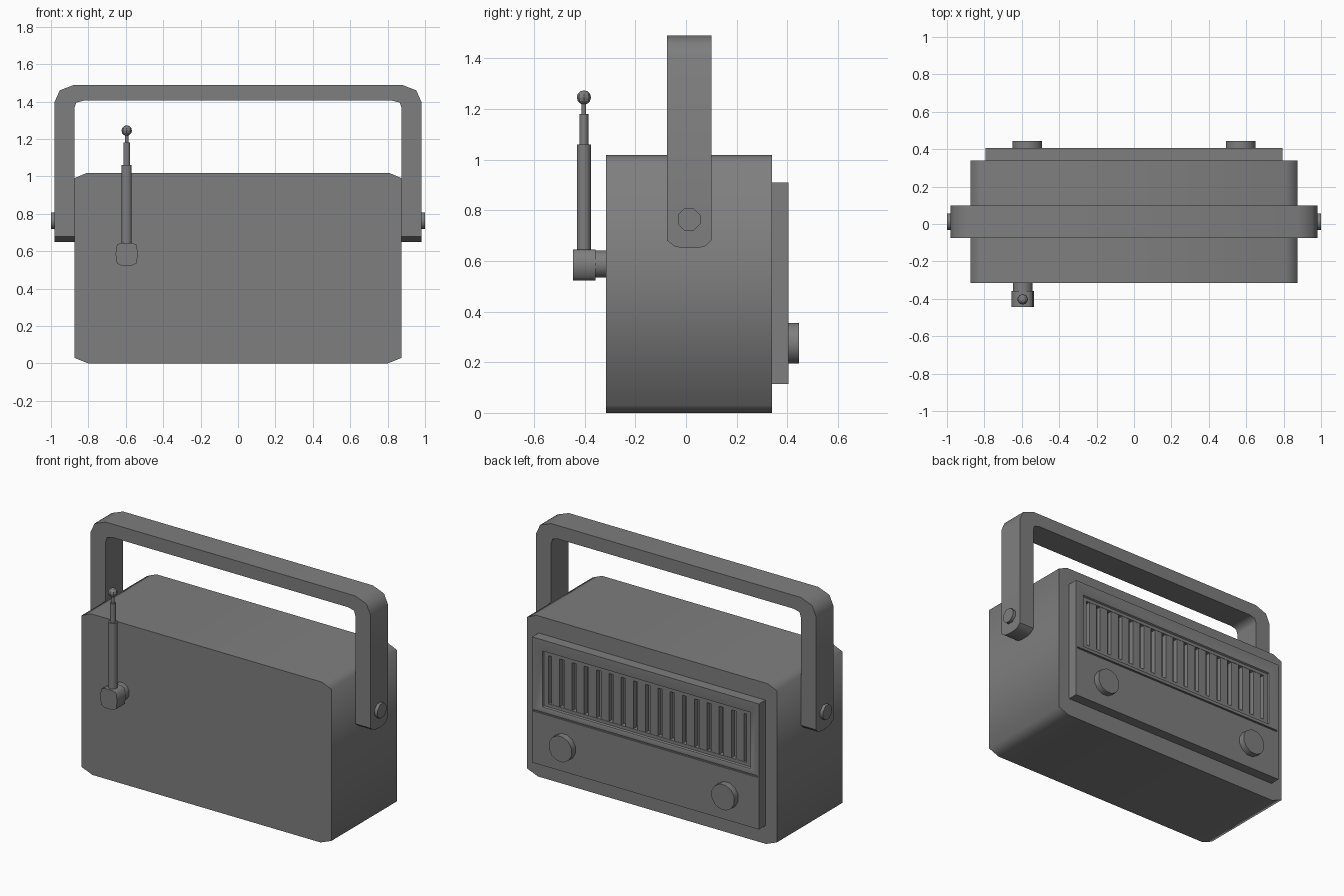
import bpy, bmesh, math
from mathutils import Vector

if "Cube" in bpy.data.objects:
    bpy.data.objects.remove(bpy.data.objects["Cube"])

dark = bpy.data.materials.new("dark_casing")
dark.diffuse_color = (.21, .21, .21, 1)
dark.use_nodes = True
dark.node_tree.nodes["Principled BSDF"].inputs["Base Color"].default_value = dark.diffuse_color


def finish(name, bm, smooth=None):
    bmesh.ops.recalc_face_normals(bm, faces=bm.faces)
    mesh = bpy.data.meshes.new(name)
    bm.to_mesh(mesh)
    bm.free()
    mesh.materials.append(dark)
    ob = bpy.data.objects.new(name, mesh)
    bpy.context.collection.objects.link(ob)
    if smooth:
        bpy.ops.object.select_all(action='DESELECT')
        ob.select_set(True)
        bpy.context.view_layer.objects.active = ob
        bpy.ops.object.shade_smooth_by_angle(angle=math.radians(smooth))
    return ob


def loft(name, rings, smooth=None):
    """Skin a list of equal-length point rings and cap both ends."""
    bm = bmesh.new()
    loops = [[bm.verts.new(p) for p in ring] for ring in rings]
    n = len(loops[0])
    for a, b in zip(loops, loops[1:]):
        for i in range(n):
            bm.faces.new((a[i], a[(i + 1) % n], b[(i + 1) % n], b[i]))
    bm.faces.new(loops[0])
    bm.faces.new(loops[-1])
    return finish(name, bm, smooth)


def prism_y(name, profile, y0, y1, smooth=None):
    return loft(name, [[(x, y, z) for x, z in profile] for y in (y0, y1)], smooth)


def box(name, x0, x1, y0, y1, z0, z1):
    return prism_y(name, [(x0, z0), (x1, z0), (x1, z1), (x0, z1)], y0, y1)


def rod(name, start, end, r, sides=12, smooth=50):
    a, b = Vector(start), Vector(end)
    rot = (b - a).to_track_quat('Z', 'Y')
    step = 2 * math.pi / sides
    circle = [rot @ Vector((r * math.cos((i + .5) * step), r * math.sin((i + .5) * step), 0))
              for i in range(sides)]
    return loft(name, [[c + p for c in circle] for p in (a, b)], smooth)


# Cabinet with chamfered long edges
prism_y("cabinet", [(-.80, 0), (.80, 0), (.875, .03), (.875, .99), (.81, 1.018),
                    (-.81, 1.018), (-.875, .99), (-.875, .03)], -.315, .34, 75)

# Control panel: lower control plate, seam and stepped grille frame
box("control_plate", -.795, .795, .338, .405, .115, .442)
box("panel_seam", -.785, .785, .338, .395, .442, .452)
for side, name in ((-1, "left"), (1, "right")):
    x0, x1 = sorted((side * .785, side * .795))
    box(f"panel_seam_end_{name}", x0, x1, .338, .405, .442, .452)


def rect(hx, z0, z1, y):
    return [(-hx, y, z0), (hx, y, z0), (hx, y, z1), (-hx, y, z1)]


loft("grille_frame", [rect(.795, .452, .91, .338), rect(.795, .452, .91, .405),
                      rect(.775, .46, .89, .405),
                      rect(.73, .48, .835, .395), rect(.725, .485, .83, .385),
                      rect(.695, .505, .81, .385), rect(.695, .505, .81, .352)], 30)

# Grille slats
for i in range(16):
    x = -.645 + i * .086
    box(f"grille_slat_{i + 1}", x - .028, x + .028, .35, .383, .50, .815)

# Tuning and volume knobs
for side, name in ((-1, "volume_knob"), (1, "tuning_knob")):
    rod(name, (side * .57, .40, .275), (side * .57, .445, .275), .082, 12)

# Carrying handle, one sweep of its cross-section from end to end
half = [((.98, .68), (.875, .68)), ((.98, 1.40), (.875, 1.365)),
        ((.953, 1.46), (.865, 1.395)), ((.875, 1.49), (.825, 1.405))]
path = half + [((-o[0], o[1]), (-i[0], i[1])) for o, i in reversed(half)]
loft("handle", [[(o[0], -.075, o[1]), (o[0], .10, o[1]), (i[0], .10, i[1]), (i[0], -.075, i[1])]
                for o, i in path], 75)

# Rounded handle ends and pivot studs
for side, name in ((-1, "left"), (1, "right")):
    tip = [(-.075, .68), (-.045, .657), (-.01, .65), (.04, .65), (.075, .657), (.10, .68)]
    loft(f"handle_end_{name}", [[(side * x, y, z) for y, z in tip] for x in (.875, .98)], 45)
    rod(f"handle_pivot_{name}", (side * .97, .012, .763), (side * 1.0, .012, .763), .048, 8)

# Antenna mount
ax, ay = -.595, -.403
rod("antenna_stem", (ax, -.31, .587), (ax, -.37, .587), .055, 12)
b = [(.028, .06), (.052, .05), (.06, 0), (.052, -.05), (.028, -.062)]
prism_y("antenna_base", [(ax + x, .585 + z) for x, z in b]
        + [(ax - x, .585 + z) for x, z in reversed(b)], -.445, -.358, 60)

# Telescopic antenna sections and ball tip
for i, (z0, z1, r) in enumerate(((.63, 1.06, .028), (1.05, 1.18, .018), (1.17, 1.23, .009))):
    rod(f"antenna_section_{i + 1}", (ax, ay, z0), (ax, ay, z1), r, 10)
bm = bmesh.new()
bmesh.ops.create_uvsphere(bm, u_segments=8, v_segments=6, radius=.028)
bmesh.ops.translate(bm, verts=bm.verts, vec=(ax, ay, 1.245))
finish("antenna_tip", bm)
